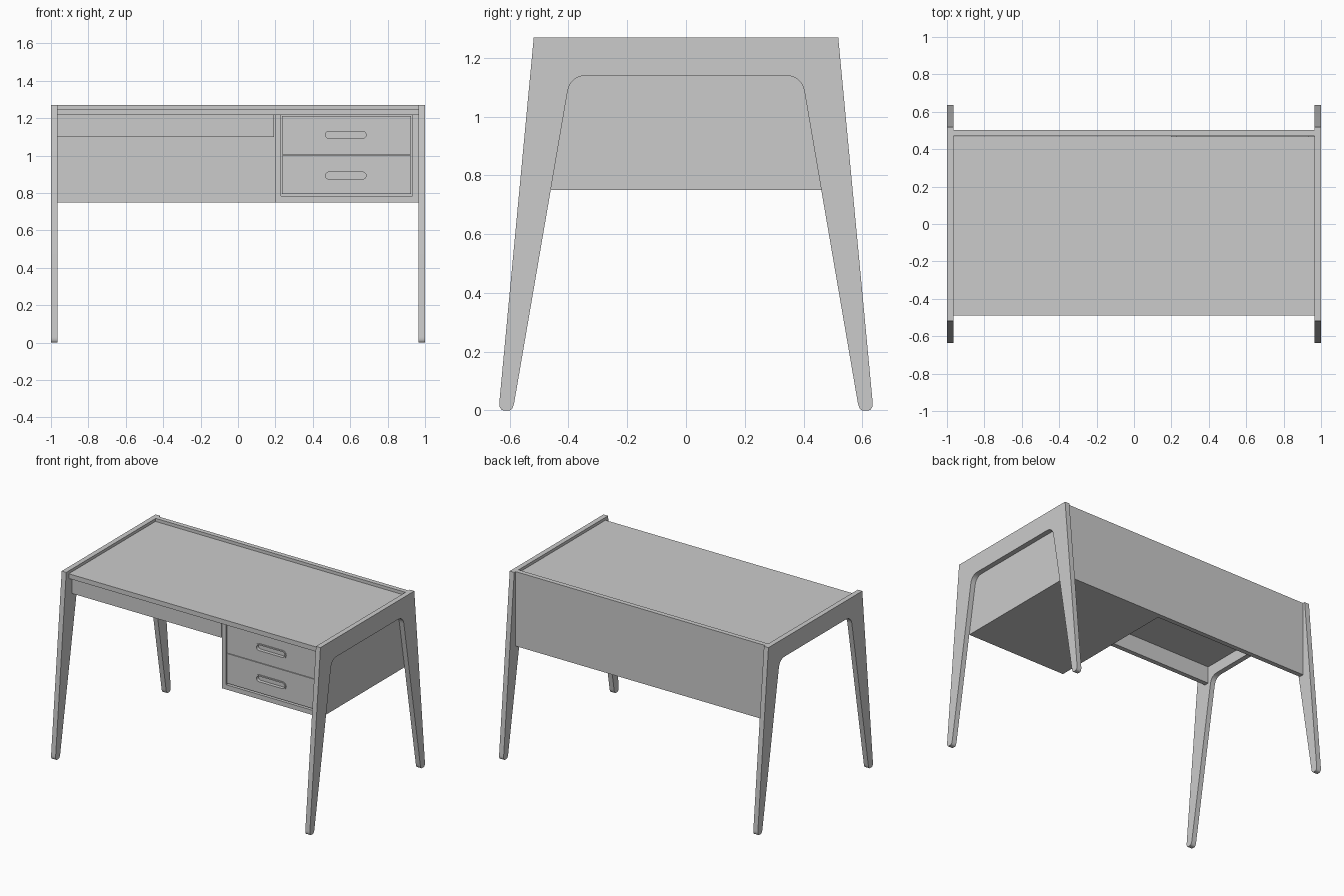
import bpy, bmesh
from math import pi, sin, cos, radians
from mathutils import Matrix, Vector

if "Cube" in bpy.data.objects:
    bpy.data.objects.remove(bpy.data.objects["Cube"])

SIDE = Matrix(((0, 0, 1, 0), (1, 0, 0, 0), (0, 1, 0, 0), (0, 0, 0, 1)))  # profile in y-z
FRONT = Matrix.Rotation(pi / 2, 4, 'X')                                  # profile in x-z


def box(name, x, y, z):
    bm = bmesh.new()
    bmesh.ops.create_cube(bm, size=1)
    for v in bm.verts:
        v.co = [(a + b) / 2 + c * (b - a) for (a, b), c in zip((x, y, z), v.co)]
    me = bpy.data.meshes.new(name)
    bm.to_mesh(me)
    bm.free()
    ob = bpy.data.objects.new(name, me)
    bpy.context.collection.objects.link(ob)
    return ob


def plate(name, loops, thickness, turn, centre):
    """Extruded flat outline; further loops are holes."""
    cu = bpy.data.curves.new(name, 'CURVE')
    cu.dimensions, cu.fill_mode, cu.extrude = '2D', 'BOTH', thickness / 2
    for pts in loops:
        sp = cu.splines.new('POLY')
        sp.points.add(len(pts) - 1)
        for p, (a, b) in zip(sp.points, pts):
            p.co = (a, b, 0, 1)
        sp.use_cyclic_u = True
    tmp = bpy.data.objects.new(name + "_outline", cu)
    bpy.context.collection.objects.link(tmp)
    deps = bpy.context.evaluated_depsgraph_get()
    me = bpy.data.meshes.new_from_object(tmp.evaluated_get(deps))
    bpy.data.objects.remove(tmp)
    me.transform(Matrix.Translation(centre) @ turn)
    bm = bmesh.new()
    bm.from_mesh(me)
    bmesh.ops.remove_doubles(bm, verts=bm.verts, dist=1e-5)
    bmesh.ops.recalc_face_normals(bm, faces=bm.faces)
    bm.to_mesh(me)
    bm.free()
    ob = bpy.data.objects.new(name, me)
    bpy.context.collection.objects.link(ob)
    bpy.ops.object.select_all(action='DESELECT')
    ob.select_set(True)
    bpy.context.view_layer.objects.active = ob
    bpy.ops.object.shade_smooth_by_angle(angle=radians(30))
    return ob


def bezier(a, b, c, n=8):
    a, b, c = Vector(a), Vector(b), Vector(c)
    return [tuple(a * (1 - t) ** 2 + b * 2 * t * (1 - t) + c * t * t)
            for t in (i / n for i in range(n + 1))]


def slot(cx, cz, w, h, n=10):
    r = h / 2
    return [(cx + s * (w / 2 - r) + r * cos(a), cz + r * sin(a))
            for s, start in ((1, -pi / 2), (-1, pi / 2))
            for a in (start + pi * i / n for i in range(n + 1))]


# Side leg frames: half outline, mirrored in y
half = [(0.518, 1.27)]
half += bezier((0.635, 0.03), (0.637, 0.004), (0.622, 0.0), 5)
half += bezier((0.600, 0.0), (0.588, 0.004), (0.584, 0.03), 5)
half += bezier((0.403, 1.085), (0.393, 1.14), (0.335, 1.14))
outline = half + [(-y, z) for y, z in reversed(half)]
for name, x in (("left_leg_frame", -0.9825), ("right_leg_frame", 0.9825)):
    plate(name, [outline], 0.035, SIDE, (x, 0, 0))

# Desk top, back panel and apron
IN = 0.965
box("desk_top", (-IN, IN), (-0.49, 0.467), (1.217, 1.25))
box("back_panel", (-IN, IN), (0.47, 0.503), (0.75, 1.27))
box("front_apron", (-IN, 0.193), (-0.457, -0.425), (1.10, 1.217))

# Drawer cabinet
FY = -0.46
box("cabinet_left_side", (0.197, 0.23), (FY, 0.47), (0.75, 1.217))
box("cabinet_right_side", (0.932, IN), (FY, 0.47), (0.75, 1.217))
box("cabinet_bottom", (0.23, 0.932), (FY, 0.47), (0.75, 0.783))

# Drawers with slotted pulls
for label, z0, z1, hz in (("upper", 1.006, 1.213, 1.111), ("lower", 0.794, 1.002, 0.893)):
    x0, x1, hx = 0.235, 0.924, 0.576
    rect = [(x0, z0), (x1, z0), (x1, z1), (x0, z1)]
    plate(label + "_drawer_front", [rect, slot(hx, hz, 0.222, 0.044)],
          0.02, FRONT, (0, FY + 0.012, 0))
    plate(label + "_drawer_pull_rim", [slot(hx, hz, 0.236, 0.056), slot(hx, hz, 0.218, 0.038)],
          0.024, FRONT, (0, FY + 0.008, 0))
    box(label + "_drawer_body", (x0, x1), (FY + 0.022, 0.45), (z0, z1))
